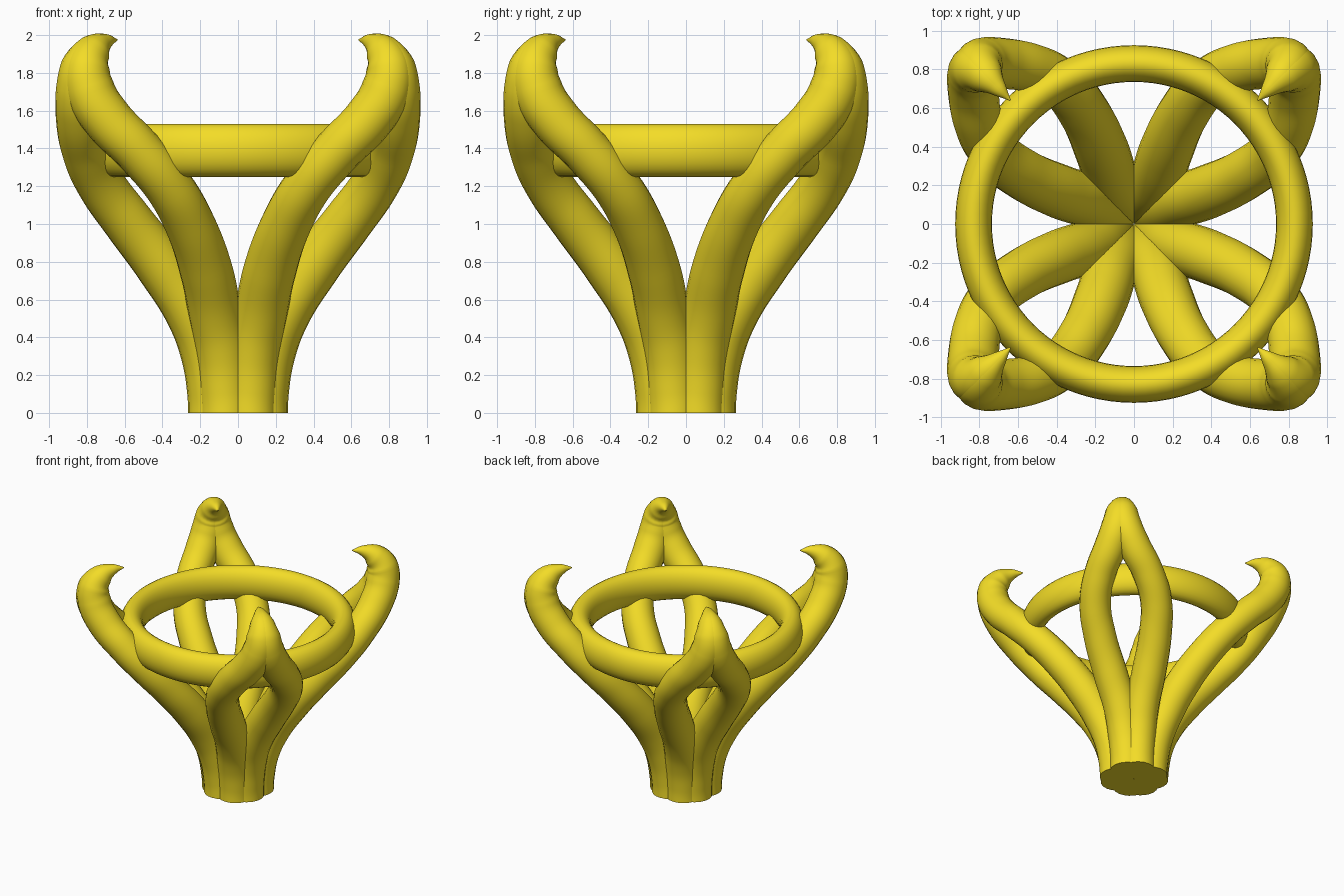
import bpy
import math

if "Cube" in bpy.data.objects:
    bpy.data.objects.remove(bpy.data.objects["Cube"])

gold = bpy.data.materials.new("gold")
gold.diffuse_color = (0.9, 0.72, 0.02, 1)
gold.use_nodes = True
gold.node_tree.nodes["Principled BSDF"].inputs["Base Color"].default_value = gold.diffuse_color

# Path of one prong tube: x, y, z, radius
PATH = [
    (0.125, 0.065, 0.00, 0.14),
    (0.130, 0.070, 0.12, 0.14),
    (0.165, 0.085, 0.32, 0.14),
    (0.240, 0.120, 0.52, 0.14),
    (0.390, 0.170, 0.76, 0.14),
    (0.580, 0.260, 1.01, 0.133),
    (0.725, 0.375, 1.21, 0.128),
    (0.805, 0.530, 1.39, 0.128),
    (0.832, 0.695, 1.56, 0.132),
    (0.832, 0.785, 1.71, 0.132),
    (0.815, 0.800, 1.83, 0.122),
    (0.765, 0.760, 1.92, 0.090),
    (0.705, 0.703, 1.964, 0.045),
    (0.640, 0.640, 1.975, 0.004),
]


def to_mesh(name, obj):
    """Turn a curve into a smooth mesh object."""
    dg = bpy.context.evaluated_depsgraph_get()
    mesh = bpy.data.meshes.new_from_object(obj.evaluated_get(dg))
    bpy.data.objects.remove(obj)
    return finish(name, mesh)


def finish(name, mesh):
    ob = bpy.data.objects.new(name, mesh)
    bpy.context.collection.objects.link(ob)
    mesh.materials.clear()
    mesh.materials.append(gold)
    bpy.ops.object.select_all(action='DESELECT')
    ob.select_set(True)
    bpy.context.view_layer.objects.active = ob
    bpy.ops.object.shade_smooth_by_angle(angle=math.radians(40))
    return ob


def tube(name, points):
    cu = bpy.data.curves.new(name + "_path", 'CURVE')
    cu.dimensions = '3D'
    cu.bevel_depth = 1.0
    cu.bevel_resolution = 8
    cu.resolution_u = 8
    cu.use_fill_caps = True
    sp = cu.splines.new('BEZIER')
    sp.bezier_points.add(len(points) - 1)
    for bp, (x, y, z, r) in zip(sp.bezier_points, points):
        bp.co = (x, y, z)
        bp.radius = r
        bp.handle_left_type = bp.handle_right_type = 'AUTO'
    # vertical start keeps the foot flat on the ground
    first = sp.bezier_points[0]
    first.handle_left_type = first.handle_right_type = 'FREE'
    x, y, z, _ = points[0]
    first.handle_left = (x, y, z - 0.04)
    first.handle_right = (x, y, z + 0.04)
    ob = bpy.data.objects.new(name + "_path", cu)
    bpy.context.collection.objects.link(ob)
    return to_mesh(name, ob)


# Four split prongs, each a mirrored pair of tubes meeting in a claw
for i in range(4):
    for side in ("a", "b"):
        pts = []
        for x, y, z, r in PATH:
            if side == "b":
                x, y = y, x
            for _ in range(i):
                x, y = -y, x
            pts.append((x, y, z, r))
        tube(f"prong_{i + 1}{side}", pts)

# Seat ring with a tall oval section
N, M = 96, 24
verts, faces = [], []
for i in range(N):
    a = 2 * math.pi * i / N
    for j in range(M):
        t = 2 * math.pi * j / M
        rad = 0.83 + 0.095 * math.cos(t)
        verts.append((rad * math.cos(a), rad * math.sin(a), 1.39 + 0.14 * math.sin(t)))
        k, l = (i + 1) % N, (j + 1) % M
        faces.append((i * M + j, k * M + j, k * M + l, i * M + l))
ring = bpy.data.meshes.new("seat_ring")
ring.from_pydata(verts, [], faces)
finish("seat_ring", ring)
